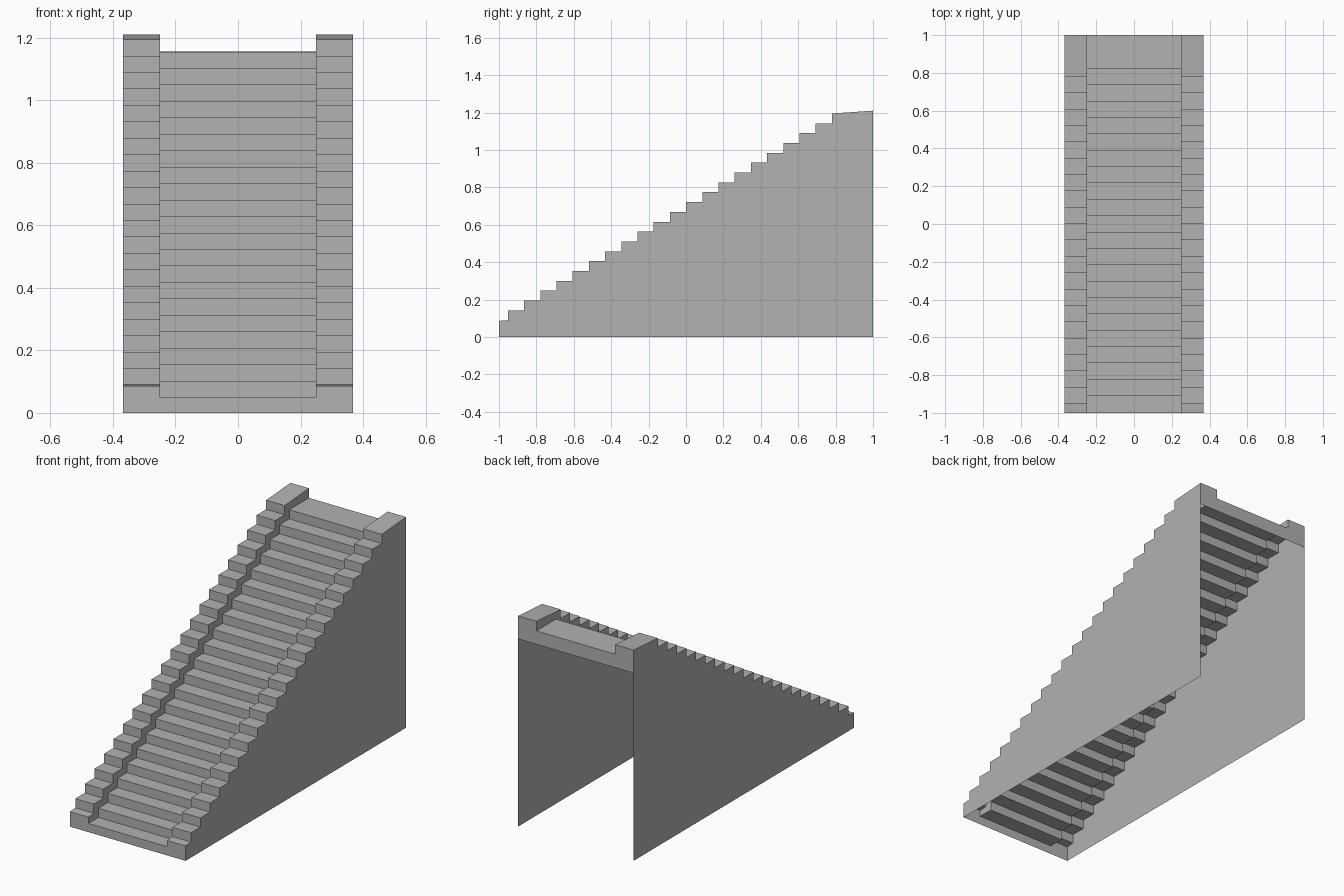
import bpy
import bmesh

cube = bpy.data.objects.get("Cube")
if cube:
    bpy.data.objects.remove(cube, do_unlink=True)

STEPS = 21
RISE, RUN = 0.0526, 0.0866
INNER, OUTER = 0.25, 0.367
BAND_BOTTOM = 1.078

stone = bpy.data.materials.new("grey_stone")
stone.use_nodes = True
GREY = (0.445, 0.445, 0.445, 1)
stone.diffuse_color = GREY
stone.node_tree.nodes["Principled BSDF"].inputs["Base Color"].default_value = GREY


def stair_profile(first_riser, z_start, z_first, z_end):
    """Stepped (y, z) line from front to back."""
    pts = [(-1, z_start)]
    z = z_first
    for i in range(STEPS):
        y = first_riser + i * RUN
        pts += [(y, z), (y, z + RISE)]
        z += RISE
    return pts + [(1, z_end)]


def add_object(name, polygons):
    """Make one mesh object from a list of 3D polygons."""
    bm = bmesh.new()
    for poly in polygons:
        bm.faces.new([bm.verts.new(p) for p in poly])
    bmesh.ops.remove_doubles(bm, verts=bm.verts, dist=0.0001)
    bm.normal_update()
    mesh = bpy.data.meshes.new(name)
    bm.to_mesh(mesh)
    bm.free()
    mesh.materials.append(stone)
    obj = bpy.data.objects.new(name, mesh)
    bpy.context.collection.objects.link(obj)


def strip(profile, x0, x1):
    """Sweep a (y, z) line across x, facing up and forward."""
    return [[(x0, *a), (x1, *a), (x1, *b), (x0, *b)]
            for a, b in zip(profile, profile[1:])]


def wall(outline, x, toward):
    """Flat upright face at x, facing toward +x or -x."""
    pts = [(x, y, z) for y, z in outline]
    return pts if toward < 0 else pts[::-1]


tread_line = stair_profile(-0.91, 0.05, 0.05, 1.155)
curb_line = stair_profile(-0.952, 0.086, 0.09, 1.21)

# Central flight, with its low front riser
add_object("stair_treads", strip([(-1, 0)] + tread_line, -INNER, INNER))

# Stepped curbs and thin side walls, open underneath
for side, s in (("left", 1), ("right", -1)):
    x0, x1 = sorted((s * INNER, s * OUTER))
    add_object(side + "_curb_steps", strip([(-1, 0)] + curb_line, x0, x1))
    add_object(side + "_curb_inner_face",
               [wall(curb_line[::-1] + tread_line, s * INNER, s)])
    add_object(side + "_side_wall",
               [wall([(-1, 0)] + curb_line + [(1, 0)], s * OUTER, s)])

# Band across the top of the open back
top_tread, top_curb = tread_line[-1][1], curb_line[-1][1]
panels = [(-OUTER, -INNER, top_curb), (-INNER, INNER, top_tread),
          (INNER, OUTER, top_curb)]
add_object("back_band", [
    [(b, 1, BAND_BOTTOM), (a, 1, BAND_BOTTOM), (a, 1, top), (b, 1, top)]
    for a, b, top in panels])
